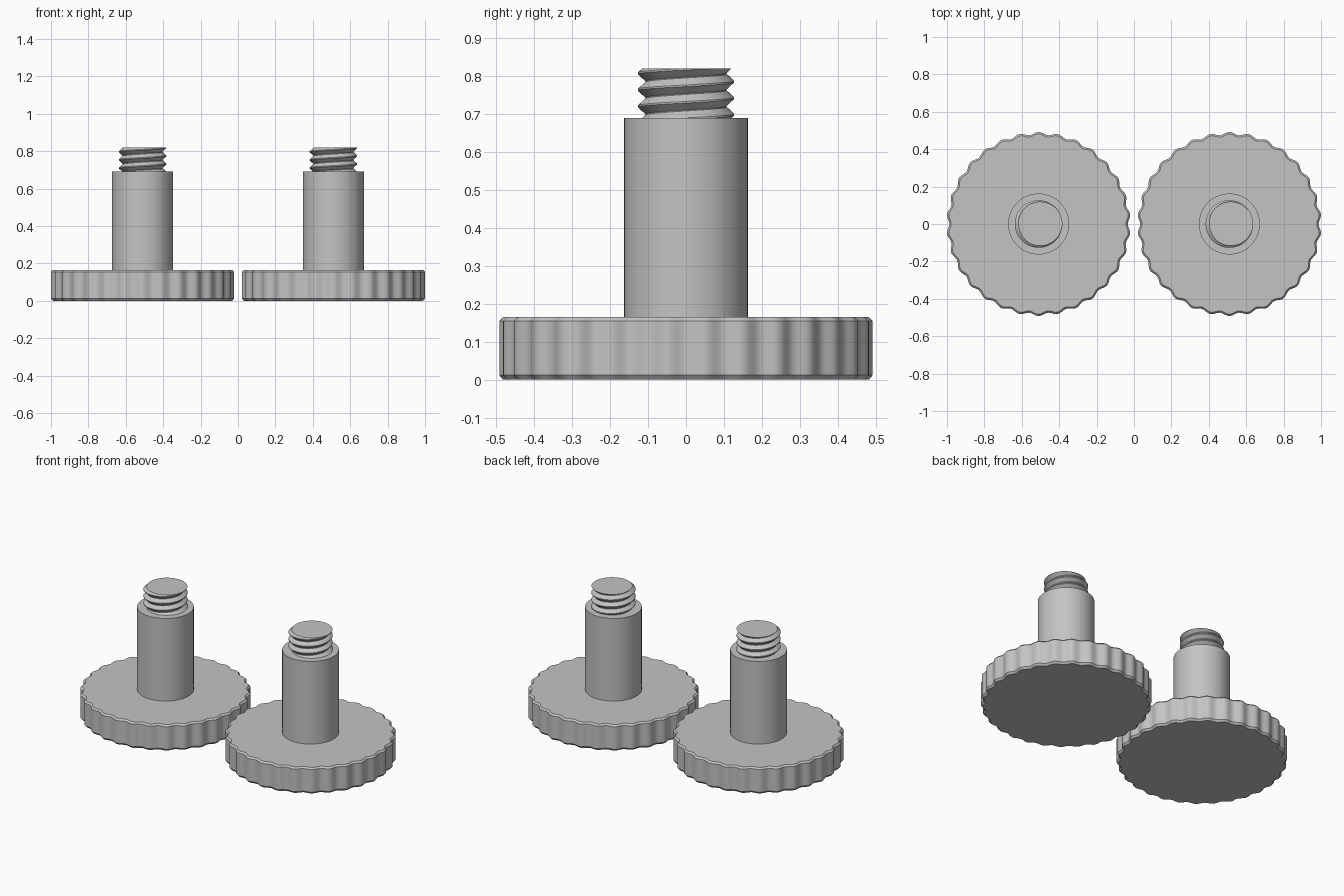
import bpy
import bmesh
from math import cos, sin, pi, tau

if "Cube" in bpy.data.objects:
    bpy.data.objects.remove(bpy.data.objects["Cube"], do_unlink=True)

SPACING = 0.51                     # distance of each screw axis from the centre
KNOB_TOP, SHAFT_TOP, TIP = 0.165, 0.69, 0.82

steel = bpy.data.materials.new("grey_steel")
steel.use_nodes = True
grey = (0.55, 0.55, 0.55, 1)
steel.diffuse_color = grey
steel.node_tree.nodes["Principled BSDF"].inputs["Base Color"].default_value = grey


def place_pair(bm, part):
    """Turn a bmesh into one shared mesh, used by the left and right screws."""
    bmesh.ops.recalc_face_normals(bm, faces=bm.faces)
    mesh = bpy.data.meshes.new(part)
    bm.to_mesh(mesh)
    bm.free()
    mesh.materials.append(steel)
    for side, x in (("left", SPACING), ("right", -SPACING)):
        obj = bpy.data.objects.new(f"{side}_{part}", mesh)
        obj.location.x = x
        bpy.context.collection.objects.link(obj)
    bpy.ops.object.select_all(action="DESELECT")
    obj.select_set(True)
    bpy.context.view_layer.objects.active = obj
    bpy.ops.object.shade_smooth_by_angle(angle=pi / 6)


def stack(rings, outline, count):
    """Solid made of rings (inset, z) of an outline radius function."""
    bm = bmesh.new()
    rows = []
    for inset, z in rings:
        row = []
        for i in range(count):
            a = tau * i / count
            r = outline(a) - inset
            row.append(bm.verts.new((r * cos(a), r * sin(a), z)))
        rows.append(row)
    for low, high in zip(rows, rows[1:]):
        for i in range(count):
            j = (i + 1) % count
            bm.faces.new((low[i], low[j], high[j], high[i]))
    bm.faces.new(rows[0])
    bm.faces.new(rows[-1])
    return bm


# Scalloped grip with chamfered rims
LOBES = 30
knob = stack([(0.01, 0), (0, 0.012), (0, KNOB_TOP - 0.01), (0.01, KNOB_TOP)],
             lambda a: 0.4845 - 0.0075 * cos(LOBES * a), LOBES * 10)
place_pair(knob, "knob")

# Plain shaft
shaft = stack([(0, KNOB_TOP - 0.01), (0, SHAFT_TOP)], lambda a: 0.163, 72)
place_pair(shaft, "shaft")

# Helical thread: a V profile swept along the helix, then cut flat at both ends
PITCH, STEPS, TURNS = 0.0435, 64, 7
CREST, ROOT = 0.127, 0.107
profile = [(CREST, -0.05), (CREST, 0.05), (ROOT, 0.47), (ROOT, 0.53)]
bm = bmesh.new()
grid = []
for i in range(TURNS * STEPS + 1):
    turn = i / STEPS - 4
    c, s = cos(tau * turn), sin(tau * turn)
    grid.append([bm.verts.new((r * c, r * s, 0.775 + PITCH * (turn + p)))
                 for r, p in profile])
for i in range(TURNS * STEPS):
    here, ahead = list(grid[i]), list(grid[i + 1])
    if i + 1 + STEPS < len(grid):
        here.append(grid[i + STEPS][0])
        ahead.append(grid[i + 1 + STEPS][0])
    for k in range(len(here) - 1):
        bm.faces.new((here[k], ahead[k], ahead[k + 1], here[k + 1]))
for z, direction in ((TIP, 1), (SHAFT_TOP - 0.01, -1)):
    bmesh.ops.bisect_plane(bm, geom=bm.verts[:] + bm.edges[:] + bm.faces[:],
                           plane_co=(0, 0, z), plane_no=(0, 0, direction),
                           clear_outer=True)
bmesh.ops.holes_fill(bm, edges=[e for e in bm.edges if e.is_boundary])
place_pair(bm, "thread")
